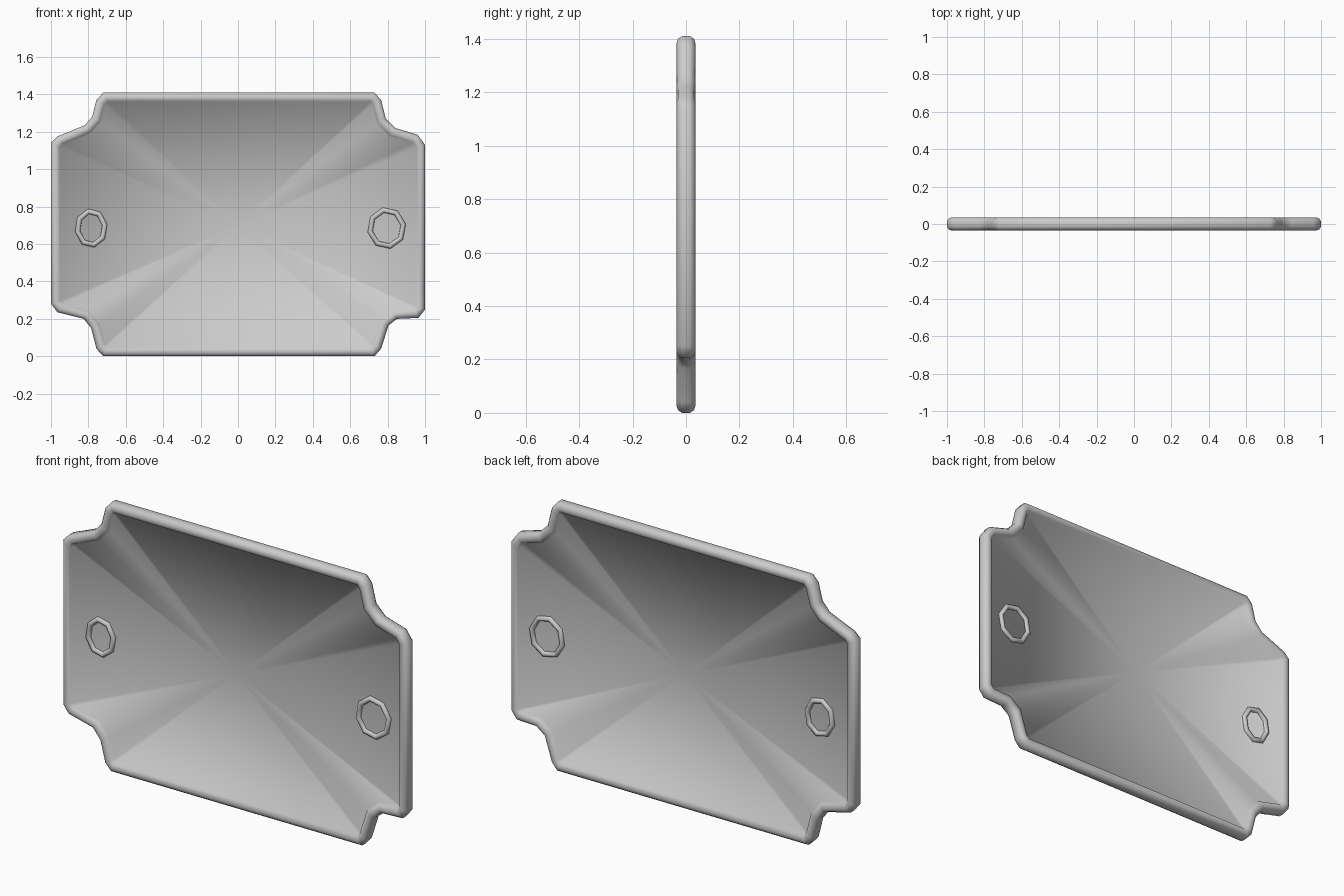
import bpy, bmesh, math
from mathutils import Vector

if "Cube" in bpy.data.objects:
    bpy.data.objects.remove(bpy.data.objects["Cube"])

grey = bpy.data.materials.new("plain grey")
grey.use_nodes = True
colour = (0.6, 0.6, 0.6, 1)
grey.diffuse_color = colour
grey.node_tree.nodes["Principled BSDF"].inputs["Base Color"].default_value = colour


def finish(bm, name):
    bmesh.ops.recalc_face_normals(bm, faces=bm.faces)
    for f in bm.faces:
        f.smooth = True
    mesh = bpy.data.meshes.new(name)
    bm.to_mesh(mesh)
    bm.free()
    mesh.materials.append(grey)
    obj = bpy.data.objects.new(name, mesh)
    bpy.context.collection.objects.link(obj)
    return obj


# Plaque outline: four notched corners, clockwise from top right
outline = [Vector(p) for p in (
    (.73, 1.41), (.765, 1.37), (.79, 1.27), (.84, 1.22), (.96, 1.185), (1, 1.13),
    (1, .25), (.965, .205), (.85, .2), (.805, .165), (.765, .04), (.73, 0),
    (-.72, 0), (-.757, .04), (-.785, .15), (-.825, .2), (-.965, .235), (-1, .28),
    (-1, 1.14), (-.965, 1.175), (-.82, 1.235), (-.78, 1.28), (-.757, 1.37), (-.72, 1.41))]
count = len(outline)


def inset(i, d):
    p = outline[i]
    a = (p - outline[i - 1]).normalized()
    b = (outline[(i + 1) % count] - p).normalized()
    na, nb = Vector((a.y, -a.x)), Vector((b.y, -b.x))
    return p + (na + nb) * d / (1 + na.dot(nb))


# Rounded rim profile as (inset, depth), running from front panel to back panel
half = [(.054, -.012), (.046, -.028), (.026, -.035), (.01, -.03), (0, -.015)]
profile = half + [(d, -y) for d, y in reversed(half)]

bm = bmesh.new()
rings = []
for d, y in profile:
    pts = [inset(i, d) for i in range(count)]
    rings.append([bm.verts.new((p.x, y, p.y)) for p in pts])
for r, s in zip(rings, rings[1:]):
    for i in range(count):
        j = (i + 1) % count
        bm.faces.new((r[i], r[j], s[j], s[i]))

# Front and back panels fan out from the middle
for ring in (rings[0], rings[-1]):
    hub = bm.verts.new((0, ring[0].co.y, .7))
    for i in range(count):
        bm.faces.new((ring[i], ring[(i + 1) % count], hub))
finish(bm, "rimmed_plaque")


# Eight-sided raised hole rings on both faces
def hole_ring(name, x, y, rx, rz, tube=.014, sides=8, tube_sides=8):
    ring_bm = bmesh.new()
    loops = []
    for i in range(sides):
        a = math.tau * (i + .25) / sides
        loop = []
        for k in range(tube_sides):
            t = math.tau * k / tube_sides
            off = tube * math.cos(t)
            loop.append(ring_bm.verts.new((x + (rx + off) * math.cos(a), y + tube * math.sin(t),
                                           .685 + (rz + off) * math.sin(a))))
        loops.append(loop)
    for i in range(sides):
        a, b = loops[i], loops[(i + 1) % sides]
        for k in range(tube_sides):
            m = (k + 1) % tube_sides
            ring_bm.faces.new((a[k], b[k], b[m], a[m]))
    finish(ring_bm, name)


for face, y in (("front", -.012), ("back", .012)):
    hole_ring("right_ring_" + face, -.785, y, .074, .091)
    hole_ring("left_ring_" + face, .795, y, .09, .098)
